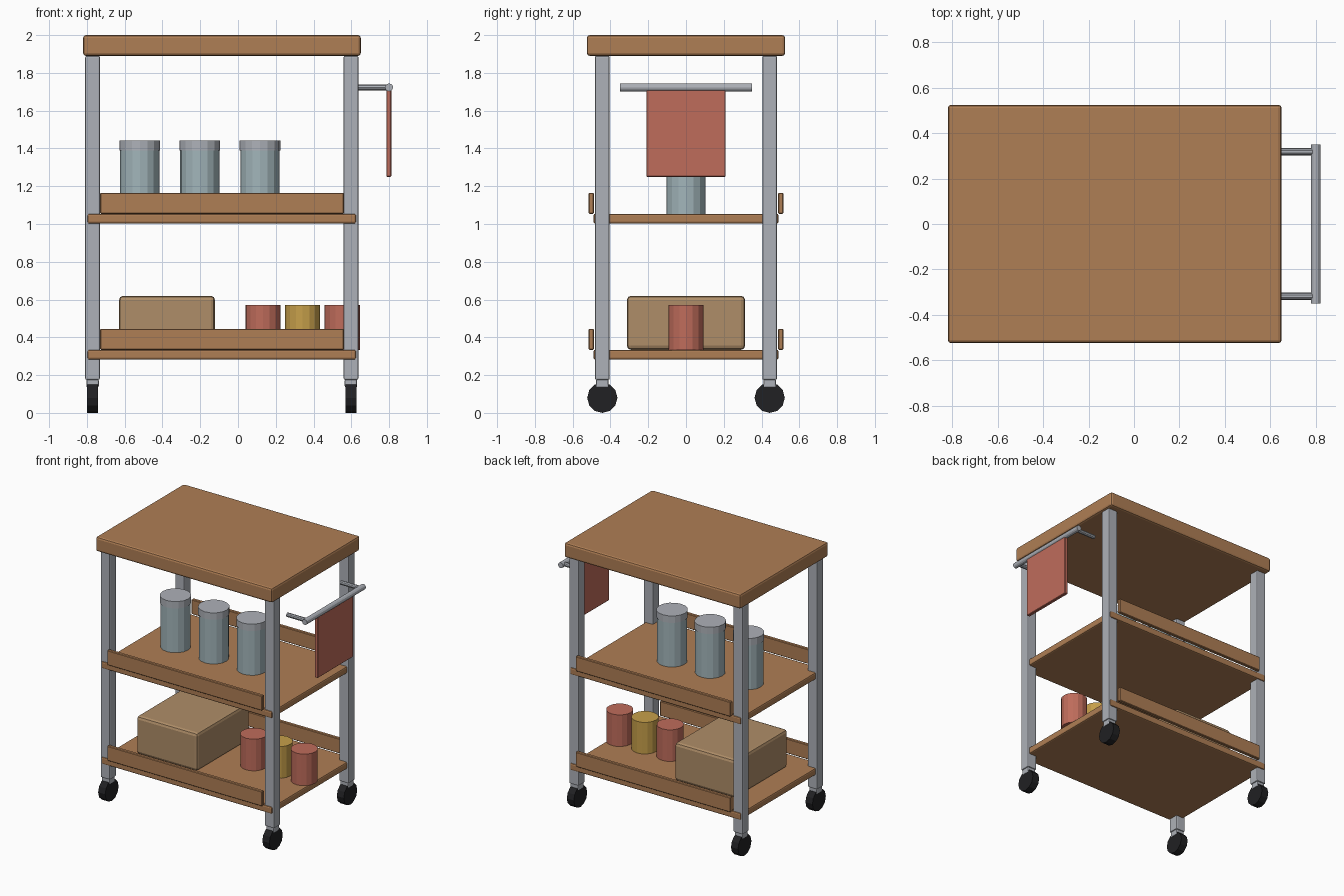
import bpy, math

if "Cube" in bpy.data.objects:
    bpy.data.objects.remove(bpy.data.objects["Cube"])


def material(name, rgb):
    m = bpy.data.materials.new(name)
    m.diffuse_color = (*rgb, 1)
    m.use_nodes = True
    m.node_tree.nodes["Principled BSDF"].inputs["Base Color"].default_value = m.diffuse_color
    return m


wood = material("wood", (0.43, 0.21, 0.09))
metal = material("metal", (0.42, 0.44, 0.48))
glass = material("blue_grey", (0.36, 0.46, 0.49))
red = material("red", (0.52, 0.15, 0.105))
yellow = material("yellow", (0.57, 0.35, 0.07))
card = material("cardboard", (0.43, 0.27, 0.14))
rubber = material("rubber", (0.015, 0.015, 0.017))


def box(name, lo, hi, mat, bevel=0.0, segments=2):
    bpy.ops.mesh.primitive_cube_add(
        size=1, location=[(a + b) / 2 for a, b in zip(lo, hi)])
    o = bpy.context.object
    o.name = name
    o.scale = [b - a for a, b in zip(lo, hi)]
    bpy.ops.object.transform_apply(location=False, rotation=False, scale=True)
    o.data.materials.append(mat)
    if bevel:
        mod = o.modifiers.new("bevel", 'BEVEL')
        mod.width, mod.segments = bevel, segments
    return o


def cylinder(name, center, r, depth, mat, axis='z', sides=16):
    rot = {'z': (0, 0, 0), 'x': (0, math.pi / 2, 0), 'y': (math.pi / 2, 0, 0)}[axis]
    bpy.ops.mesh.primitive_cylinder_add(
        vertices=sides, radius=r, depth=depth, location=center, rotation=rot)
    o = bpy.context.object
    o.name = name
    o.data.materials.append(mat)
    return o


# Worktop
box("worktop", (-0.82, -0.525, 1.89), (0.65, 0.525, 2.0), wood, 0.015)

# Legs with casters
for xn, x in (("left", -0.77), ("right", 0.598)):
    for yn, y in (("front", -0.443), ("back", 0.443)):
        tag = f"{yn}_{xn}"
        box(f"leg_{tag}", (x - 0.039, y - 0.039, 0.175),
            (x + 0.039, y + 0.039, 1.89), metal, 0.008)
        box(f"caster_stem_{tag}", (x - 0.033, y - 0.033, 0.135),
            (x + 0.033, y + 0.033, 0.18), metal, 0.008)
        cylinder(f"caster_wheel_{tag}", (x, y, 0.08), 0.08, 0.058, rubber, 'x', 12)

# Shelves with front and back guard rails
for name, z in (("lower", 0.282), ("middle", 1.002)):
    box(f"{name}_shelf", (-0.797, -0.49, z), (0.625, 0.49, z + 0.052), wood, 0.01)
    for side, s in (("front", -1), ("back", 1)):
        ys = sorted((s * 0.488, s * 0.515))
        box(f"{name}_{side}_guard", (-0.73, ys[0], z + 0.052),
            (0.56, ys[1], z + 0.163), wood, 0.004, 1)

# Lidded canisters on the middle shelf
for i, x in enumerate((-0.52, -0.202, 0.116)):
    cylinder(f"canister_{i + 1}", (x, 0, 1.22), 0.104, 0.34, glass)
    cylinder(f"canister_lid_{i + 1}", (x, 0, 1.415), 0.108, 0.052, metal)

# Storage box and tins on the lower shelf
box("storage_box", (-0.63, -0.313, 0.334), (-0.122, 0.313, 0.62), card, 0.022)
for i, (x, mat) in enumerate(((0.132, red), (0.342, yellow), (0.552, red))):
    cylinder(f"tin_{i + 1}", (x, 0, 0.453), 0.093, 0.238, mat)

# Towel rail and hanging towel
cylinder("towel_rail", (0.8, 0, 1.723), 0.021, 0.7, metal, 'y', 12)
for side, y in (("front", -0.318), ("back", 0.318)):
    cylinder(f"rail_bracket_{side}", (0.717, y, 1.723), 0.016, 0.165, metal, 'x', 10)
box("towel", (0.786, -0.21, 1.25), (0.812, 0.21, 1.715), red, 0.004, 1)
